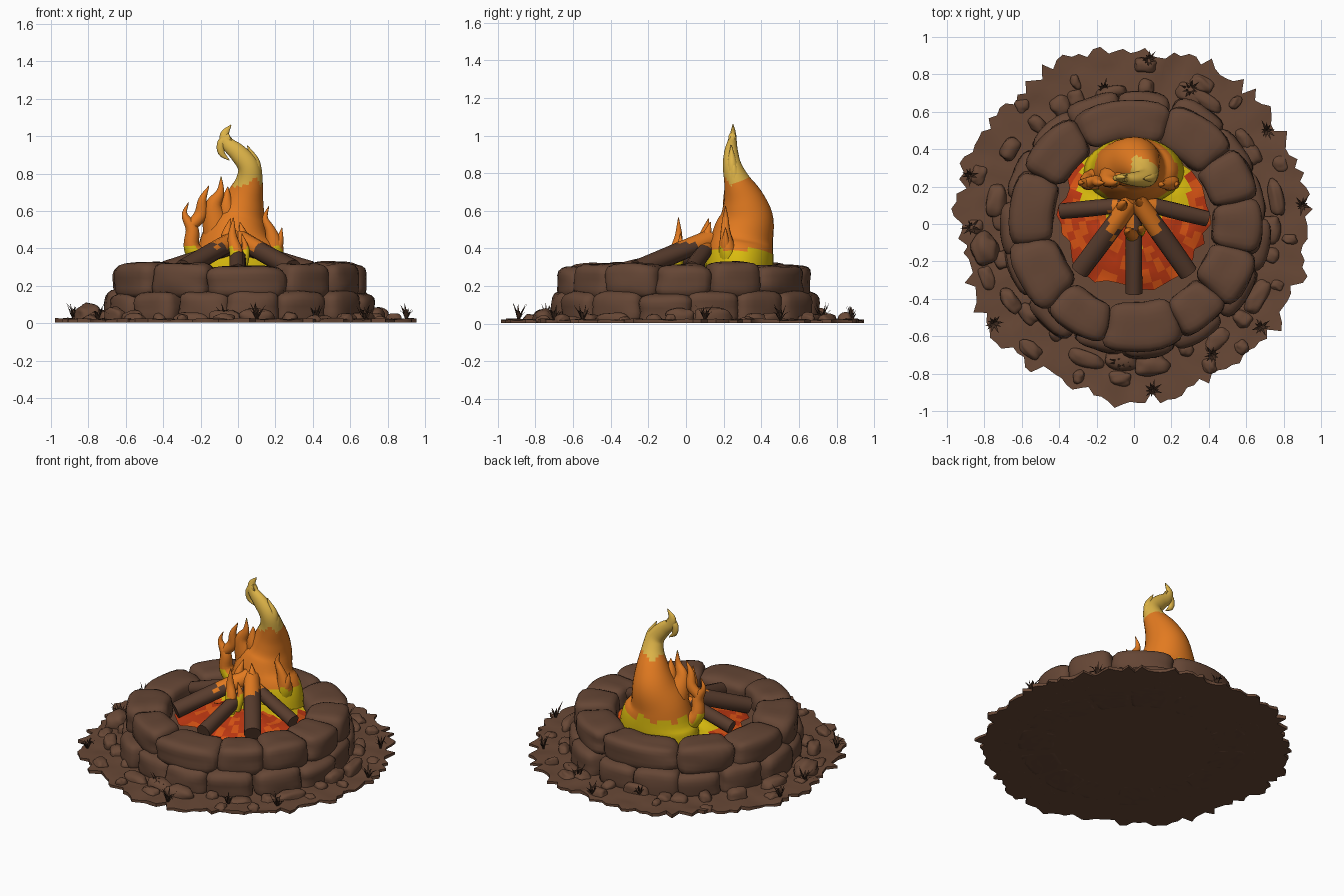
import bpy, bmesh, math, random
from mathutils import Vector, noise

random.seed(7)
if "Cube" in bpy.data.objects:
    bpy.data.objects.remove(bpy.data.objects["Cube"])


def material(name, rgb):
    lin = [((c / 255 + 0.055) / 1.055) ** 2.4 for c in rgb] + [1]
    m = bpy.data.materials.new(name)
    m.use_nodes = True
    m.diffuse_color = lin
    m.node_tree.nodes["Principled BSDF"].inputs["Base Color"].default_value = lin
    return m


EARTH = material("earth brown", (104, 72, 54))
STONE = material("stone brown", (101, 70, 53))
BARK = material("bark brown", (88, 60, 45))
GRASS = material("dry grass", (66, 45, 33))
RED = material("ember red", (190, 56, 18))
GLOW = material("ember orange", (218, 84, 20))
ORANGE = material("flame orange", (226, 122, 32))
YELLOW = material("flame yellow", (218, 188, 14))
GOLD = material("flame gold", (222, 180, 72))


def finish(name, bm, mats, rule=None, angle=50):
    bmesh.ops.recalc_face_normals(bm, faces=bm.faces)
    if rule:
        for f in bm.faces:
            f.material_index = rule(f.calc_center_median())
    me = bpy.data.meshes.new(name)
    bm.to_mesh(me)
    bm.free()
    for m in mats:
        me.materials.append(m)
    ob = bpy.data.objects.new(name, me)
    bpy.context.collection.objects.link(ob)
    bpy.ops.object.select_all(action="DESELECT")
    ob.select_set(True)
    bpy.context.view_layer.objects.active = ob
    bpy.ops.object.shade_smooth_by_angle(angle=math.radians(angle))
    return ob


def polar(r, a, z):
    return Vector((r * math.cos(a), r * math.sin(a), z))


def loft(bm, path, sides=14, steps=5, wobble=0.0):
    """Smooth tube through (x, y, z, half width, half depth) stations."""
    pts = [Vector(p) for p in path]
    pts = [pts[0] * 2 - pts[1]] + pts + [pts[-1] * 2 - pts[-2]]
    line = []
    for a, b, c, d in zip(pts, pts[1:], pts[2:], pts[3:]):
        for k in range(steps):
            t = k / steps
            line.append(0.5 * (2 * b + (c - a) * t + (2 * a - 5 * b + 4 * c - d) * t**2
                               + (3 * b - a - 3 * c + d) * t**3))
    line.append(pts[-2])
    rings = []
    for i, p in enumerate(line):
        before, after = line[max(i - 1, 0)], line[min(i + 1, len(line) - 1)]
        tangent = Vector((after - before)[:3]).normalized()
        u = tangent.cross(Vector((0, 1, 0))).normalized()
        v = u.cross(tangent)
        ring = []
        for k in range(sides):
            a = math.tau * k / sides
            w = 1 + wobble * math.sin(3 * a + i * 0.25)
            ring.append(bm.verts.new(Vector(p[:3]) + w * (u * p[3] * math.cos(a) + v * p[4] * math.sin(a))))
        rings.append(ring)
    for r, s in zip(rings, rings[1:]):
        for k in range(sides):
            n = (k + 1) % sides
            bm.faces.new((r[k], r[n], s[n], s[k]))
    bm.faces.new(rings[0])
    bm.faces.new(rings[-1])


def disc(bm, radii, height, segments, edge=None):
    """Polar grid surface; height is a function of x, y."""
    rings = []
    for j, r in enumerate(radii):
        ring = []
        for k in range(segments):
            rr = edge(k) if edge and j == len(radii) - 1 else r
            p = polar(rr, math.tau * k / segments, 0)
            p.z = height(p.x, p.y)
            ring.append(bm.verts.new(p))
        rings.append(ring)
    bm.faces.new(rings[0])
    for r, s in zip(rings, rings[1:]):
        for k in range(segments):
            n = (k + 1) % segments
            bm.faces.new((r[k], r[n], s[n], s[k]))
    return rings[-1]


def stone(bm, a0, a1, r0, r1, z0, z1, power=4.5, rough=0.035):
    """Rounded block bent around the middle of the pit."""
    part = bmesh.new()
    bmesh.ops.create_cube(part, size=2)
    bmesh.ops.subdivide_edges(part, edges=part.edges, cuts=6, use_grid_fill=True)
    seed = Vector([random.uniform(0, 50) for _ in range(3)])
    for v in part.verts:
        p = v.co / sum(abs(c) ** power for c in v.co) ** (1 / power)
        p *= 1 + rough * 2.5 * noise.noise(p * 1.3 + seed)
        v.co = polar((r0 + r1 + p.x * (r1 - r0)) / 2, (a0 + a1 + p.y * (a1 - a0)) / 2,
                     max((z0 + z1 + p.z * (z1 - z0)) / 2, 0.004))
    me = bpy.data.meshes.new("temp")
    part.to_mesh(me)
    part.free()
    bm.from_mesh(me)
    bpy.data.meshes.remove(me)


# ragged patch of earth
bm = bmesh.new()
rim = disc(bm, [0.1, 0.4, 0.6, 0.7, 0.76, 0.81, 0.86, 0.9, 0.95],
           lambda x, y: 0.022 + 0.012 * noise.noise(Vector((x * 9, y * 9, 2))), 150,
           lambda k: random.uniform(0.9, 0.98) + 0.012 * math.sin(k * 0.3))
low = [bm.verts.new((v.co.x, v.co.y, 0.004)) for v in rim]
bm.faces.new(low)
for k in range(len(rim)):
    n = (k + 1) % len(rim)
    bm.faces.new((rim[k], rim[n], low[n], low[k]))
finish("earth_patch", bm, [EARTH])

# upper and lower rings of stones
bm = bmesh.new()
cuts = [math.radians(d) for d in (-105, -66, -41, -14, 12, 38, 72, 120, 153, 190, 224, 255)]
for a, b in zip(cuts, cuts[1:]):
    out = random.uniform(-0.012, 0.015)
    stone(bm, a - 0.012, b + 0.012, 0.43 - out, 0.675 + out, 0.13, random.uniform(0.305, 0.33))
finish("upper_stones", bm, [STONE])

bm = bmesh.new()
for k in range(15):
    a = math.tau * (k + random.uniform(-0.1, 0.1)) / 15
    stone(bm, a, a + 0.44, 0.47, random.uniform(0.7, 0.735), -0.02, random.uniform(0.155, 0.18))
finish("lower_stones", bm, [STONE])

# low rubble outside the ring
bm = bmesh.new()
for k in range(26):
    a = math.tau * k / 26 + random.uniform(-0.08, 0.08)
    r, w = random.uniform(0.67, 0.74), random.uniform(0.05, 0.13)
    stone(bm, a - w, a + w, r, r + random.uniform(0.07, 0.12), -0.03, random.uniform(0.04, 0.09), 2.6, 0.08)
for k in range(16):
    a, w = math.tau * k / 16 + random.uniform(-0.1, 0.1), random.uniform(0.03, 0.08)
    r = random.uniform(0.78, 0.84)
    stone(bm, a - w, a + w, r, r + 0.08, -0.02, random.uniform(0.035, 0.065), 2.4, 0.1)
stone(bm, 3.2, 3.42, 0.74, 0.88, -0.03, 0.1, 2.4, 0.1)
finish("rubble", bm, [EARTH])

# earth fill and glowing ember bed inside the ring
bm = bmesh.new()
disc(bm, [0.1, 0.3, 0.5], lambda x, y: 0.2, 40)
finish("pit_fill", bm, [EARTH])


def ember_colour(c):
    if c.y > 0.04 and abs(c.x) < 0.29 and c.y < 0.42:
        return 2
    if abs(c.x) < 0.04 and c.y > -0.2:
        return 2
    return 1 if noise.noise(Vector((c.x * 16, c.y * 16, 5))) > 0.08 else 0


bm = bmesh.new()
disc(bm, [0.04 + 0.037 * j for j in range(11)],
     lambda x, y: 0.3 - 0.4 * (x * x + y * y) + 0.02 * noise.noise(Vector((x * 14, y * 14, 1))), 48,
     lambda k: random.uniform(0.37, 0.42))
bmesh.ops.translate(bm, vec=(0, 0.05, 0), verts=bm.verts)
finish("ember_bed", bm, [RED, GLOW, YELLOW], ember_colour)

# leaning logs with burning tips
logs = {
    "front_log": ((0, -0.37, 0.27), (0, 0.06, 0.37), 0.046),
    "left_front_log": ((0.29, -0.26, 0.29), (0.01, 0.13, 0.45), 0.052),
    "right_front_log": ((-0.29, -0.25, 0.29), (-0.01, 0.13, 0.45), 0.052),
    "left_log": ((0.39, 0.03, 0.29), (0.05, 0.11, 0.4), 0.042),
    "right_log": ((-0.39, 0.07, 0.29), (-0.05, 0.1, 0.4), 0.042),
}
for name, (foot, tip, r) in logs.items():
    bm = bmesh.new()
    mid = Vector(foot).lerp(Vector(tip), 0.5)
    loft(bm, [(*foot, r, r), (*mid, r * 0.96, r * 1.04), (*tip, r * 0.95, r * 0.95)], 12, 6, 0.04)
    finish(name, bm, [BARK, ORANGE],
           lambda c: int(c.z > 0.405 + 0.02 * math.sin(c.x * 60) and abs(c.x) < 0.13))


# flames: yellow at the foot, orange body, gold crest
def flame_colour(c):
    if c.z < 0.395 + 0.022 * math.sin(c.x * 42 + c.y * 30):
        return 1
    return 2 if c.z > 0.75 + 0.02 * math.sin(c.x * 40 + c.y * 50) else 0


def flame(name, *paths, sides=12):
    bm = bmesh.new()
    for p in paths:
        loft(bm, p, sides)
    finish(name, bm, [ORANGE, YELLOW, GOLD], flame_colour, 70)


flame("main_flame", [
    (0, 0.28, 0.24, 0.27, 0.18), (0, 0.285, 0.34, 0.25, 0.18), (-0.01, 0.3, 0.45, 0.19, 0.165),
    (0.01, 0.32, 0.56, 0.14, 0.145), (0.035, 0.305, 0.66, 0.105, 0.11), (0.06, 0.27, 0.76, 0.073, 0.07),
    (0.055, 0.245, 0.84, 0.058, 0.05), (0, 0.24, 0.91, 0.048, 0.037), (-0.055, 0.245, 0.96, 0.036, 0.026),
    (-0.07, 0.25, 1.01, 0.025, 0.016), (-0.037, 0.25, 1.06, 0.002, 0.002)], sides=28)
flame("crest_hooks",
      [(-0.04, 0.245, 0.99, 0.03, 0.02), (-0.085, 0.245, 0.965, 0.025, 0.018),
       (-0.088, 0.245, 0.91, 0.018, 0.013), (-0.045, 0.245, 0.87, 0.002, 0.002)],
      [(0.08, 0.25, 0.78, 0.045, 0.04), (0.09, 0.245, 0.86, 0.028, 0.025), (0.05, 0.24, 0.95, 0.002, 0.002)],
      [(0.09, 0.26, 0.74, 0.04, 0.04), (0.108, 0.255, 0.82, 0.02, 0.02), (0.1, 0.25, 0.88, 0.002, 0.002)])

# tongues along the right side
flame("right_tongues",
      [(-0.17, 0.25, 0.32, 0.07, 0.07), (-0.245, 0.23, 0.4, 0.045, 0.05), (-0.245, 0.22, 0.5, 0.035, 0.035),
       (-0.285, 0.22, 0.58, 0.016, 0.016), (-0.265, 0.22, 0.645, 0.002, 0.002)],
      [(-0.25, 0.22, 0.52, 0.03, 0.03), (-0.2, 0.23, 0.58, 0.035, 0.03), (-0.19, 0.22, 0.66, 0.022, 0.02),
       (-0.155, 0.22, 0.735, 0.002, 0.002)],
      [(-0.09, 0.27, 0.4, 0.09, 0.08), (-0.12, 0.25, 0.54, 0.07, 0.06), (-0.13, 0.23, 0.63, 0.045, 0.035),
       (-0.095, 0.22, 0.7, 0.022, 0.018), (-0.09, 0.22, 0.785, 0.002, 0.002)],
      [(-0.03, 0.28, 0.5, 0.08, 0.07), (-0.06, 0.25, 0.62, 0.045, 0.045), (-0.055, 0.24, 0.73, 0.002, 0.002)])

# tongues along the left side
flame("left_tongues",
      [(0.13, 0.24, 0.3, 0.09, 0.07), (0.19, 0.22, 0.4, 0.055, 0.045), (0.175, 0.21, 0.49, 0.03, 0.026),
       (0.145, 0.21, 0.56, 0.016, 0.016), (0.165, 0.21, 0.625, 0.002, 0.002)],
      [(0.17, 0.22, 0.35, 0.06, 0.05), (0.218, 0.21, 0.43, 0.026, 0.024), (0.235, 0.21, 0.51, 0.002, 0.002)])

# small flames licking up between the logs
flame("front_tongues",
      [(0, -0.09, 0.28, 0.035, 0.03), (-0.01, -0.06, 0.38, 0.036, 0.03), (-0.03, -0.04, 0.46, 0.025, 0.022),
       (-0.025, -0.04, 0.565, 0.002, 0.002)],
      [(0.02, -0.05, 0.3, 0.03, 0.03), (0.04, -0.03, 0.39, 0.022, 0.024), (0.02, -0.03, 0.48, 0.002, 0.002)],
      [(-0.05, 0.08, 0.38, 0.05, 0.04), (-0.06, 0.1, 0.47, 0.03, 0.03), (-0.04, 0.12, 0.56, 0.002, 0.002)],
      [(0.04, 0.1, 0.38, 0.05, 0.04), (0.03, 0.11, 0.46, 0.03, 0.03), (0.01, 0.13, 0.54, 0.002, 0.002)], sides=10)

# dry grass tufts
bm = bmesh.new()
for x, y in ((0.08, 0.88), (-0.16, 0.72), (0.71, 0.5), (0.9, 0.1), (-0.88, 0.26), (-0.75, -0.53),
             (0.1, -0.89), (0.42, -0.7), (-0.07, -0.74), (0.3, 0.72), (-0.87, -0.02), (0.68, -0.55)):
    for k in range(10):
        a, reach = k * 0.63 + random.random() * 0.4, random.uniform(0.03, 0.065)
        side = polar(0.006, a + math.pi / 2, 0)
        root = Vector((x, y, 0.015))
        knee = root + polar(reach * 0.45, a, random.uniform(0.03, 0.06))
        tip = root + polar(reach, a, random.uniform(0.03, 0.1))
        v = [bm.verts.new(p) for p in (root - side, root + side, knee + side, knee - side, tip)]
        bm.faces.new(v[:4])
        bm.faces.new((v[3], v[2], v[4]))
finish("grass_tufts", bm, [GRASS])
